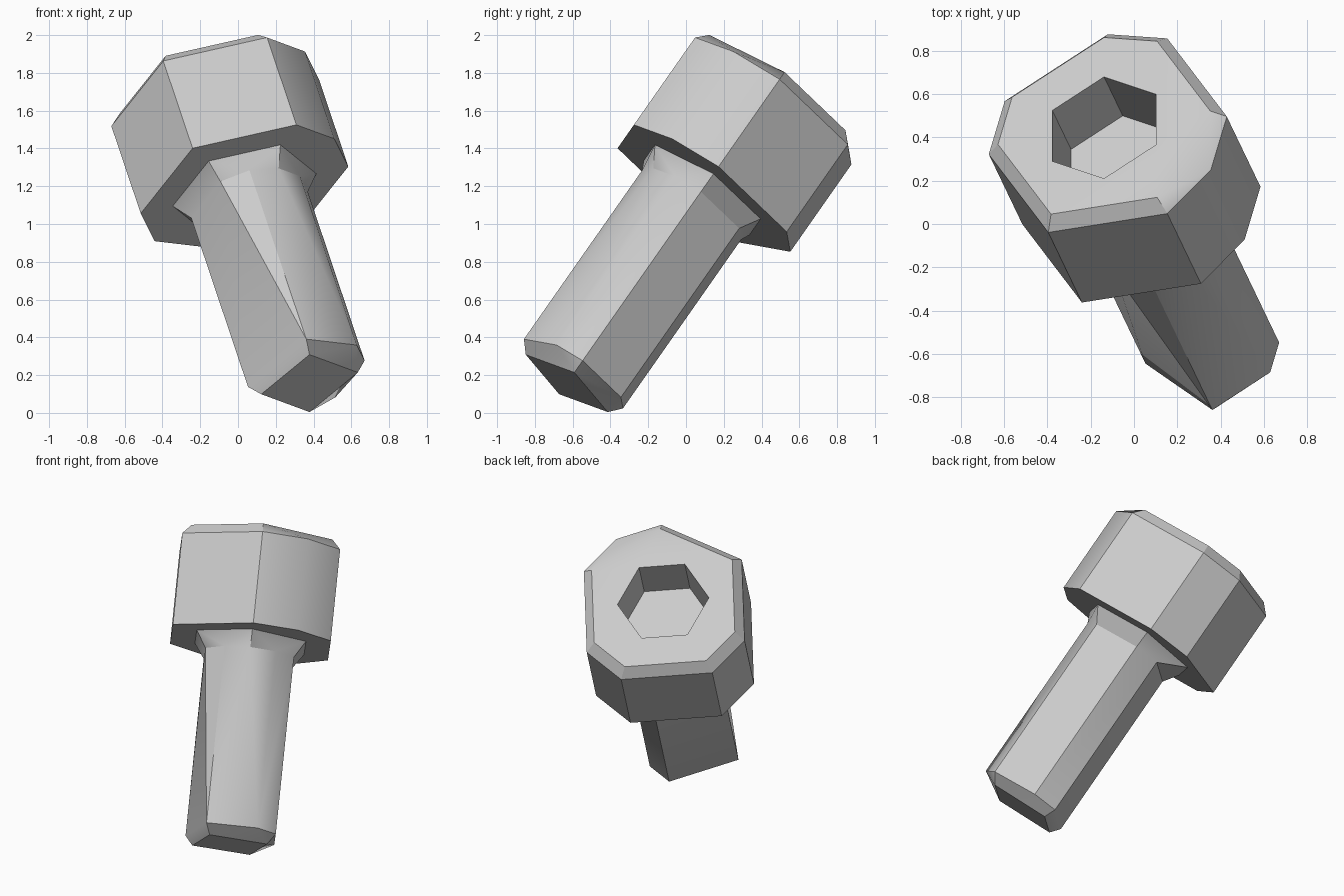
import bpy, bmesh
from math import radians, sin, cos
from mathutils import Matrix

cube = bpy.data.objects.get("Cube")
if cube:
    bpy.data.objects.remove(cube, do_unlink=True)

# Single steel colour
steel = bpy.data.materials.new("grey_steel")
steel.use_nodes = True
GREY = (0.6, 0.6, 0.6, 1)
steel.diffuse_color = GREY
steel.node_tree.nodes["Principled BSDF"].inputs["Base Color"].default_value = GREY

# The bolt axis leans back and to the right
TILT = (Matrix.Translation((0.292, -0.451, 0.414))
        @ Matrix.Rotation(radians(-35), 4, 'X')
        @ Matrix.Rotation(radians(-15.4), 4, 'Y'))


def ring(bm, radius, height, angles):
    """Ring of vertices; a repeated angle shares one vertex."""
    made = {}
    for a in angles:
        if a not in made:
            t = radians(a)
            made[a] = bm.verts.new((radius * cos(t), radius * sin(t), height))
    return [made[a] for a in angles]


def skin(bm, lower, upper):
    """Join two rings column by column, skipping collapsed corners."""
    n = len(lower)
    for i in range(n):
        j = (i + 1) % n
        corners = list(dict.fromkeys((lower[i], lower[j], upper[j], upper[i])))
        if len(corners) > 2:
            bm.faces.new(corners)


def cap(bm, loop):
    return bm.faces.new(list(dict.fromkeys(loop)))


def finish(bm, name):
    bmesh.ops.recalc_face_normals(bm, faces=bm.faces[:])
    mesh = bpy.data.meshes.new(name)
    bm.to_mesh(mesh)
    bm.free()
    mesh.materials.append(steel)
    ob = bpy.data.objects.new(name, mesh)
    bpy.context.collection.objects.link(ob)
    ob.matrix_world = TILT
    bpy.ops.object.select_all(action='DESELECT')
    ob.select_set(True)
    bpy.context.view_layer.objects.active = ob
    bpy.ops.object.shade_smooth_by_angle(angle=radians(32))
    return ob


# Head: uneven eight-sided body, chamfered rim, hexagonal socket
BODY = (0, 60, 90, 150, 180, 240, 300, 330)
RIM = (0, 60, 90, 150, 180, 240, 300, 300)
HEX = range(30, 390, 60)
bm = bmesh.new()
base = ring(bm, 0.57, 0.97, BODY)
shoulder = ring(bm, 0.57, 1.555, BODY)
rim = ring(bm, 0.508, 1.62, RIM)
mouth = ring(bm, 0.286, 1.62, HEX)
floor = ring(bm, 0.286, 1.295, HEX)
cap(bm, base)
skin(bm, base, shoulder)
skin(bm, shoulder, rim)
skin(bm, mouth, floor)
cap(bm, floor)
top_edges = [e for e in bm.edges if all(v.co.z > 1.61 for v in e.verts)]
bmesh.ops.triangle_fill(bm, edges=top_edges, use_beauty=True, use_dissolve=False,
                        normal=(0, 0, 1))
finish(bm, "socket_head")

# Shank: flared collar, tapering facets and a bevelled tip
bm = bmesh.new()
collar = ring(bm, 0.395, 0.971, (0, 60, 120, 180, 240, 240, 300, 300))
neck = ring(bm, 0.32, 0.87, (0, 60, 90, 180, 240, 270, 300, 330))
end = ring(bm, 0.32, -0.262, (0, 60, 90, 180, 270, 270, 330, 330))
tip = ring(bm, 0.265, -0.326, (0, 90, 90, 180, 270, 270, 0, 0))
skin(bm, neck, collar)
skin(bm, end, neck)
skin(bm, tip, end)
cap(bm, tip)
finish(bm, "shank")
